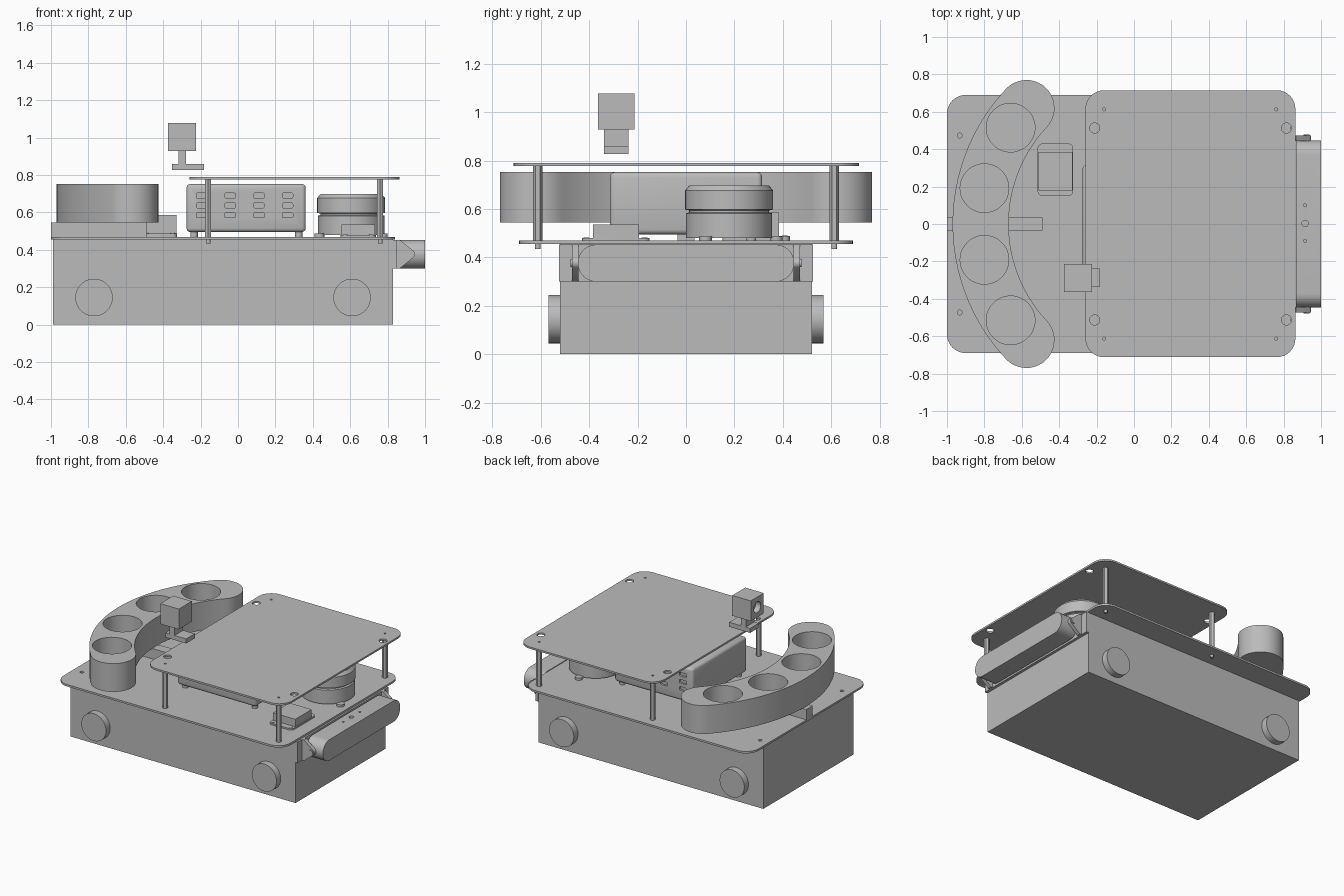
import bpy, bmesh, math
from mathutils import Matrix, Vector

old = bpy.data.objects.get("Cube")
if old:
    bpy.data.objects.remove(old, do_unlink=True)

GREY = (0.5, 0.5, 0.5, 1)
mat = bpy.data.materials.new("plain grey")
mat.use_nodes = True
mat.diffuse_color = GREY
mat.node_tree.nodes["Principled BSDF"].inputs["Base Color"].default_value = GREY

# Maps (u, v, w) of a profile extrusion to world space per extrusion axis
AXES = {"z": lambda u, v, w: (u, v, w),
        "y": lambda u, v, w: (u, w, v),
        "x": lambda u, v, w: (w, u, v)}


def prism(name, outline, lo, hi, axis="z", bevel=0.0):
    """Extrude a closed 2D outline between lo and hi along an axis."""
    bm = bmesh.new()
    place = AXES[axis]
    face = bm.faces.new([bm.verts.new(place(u, v, lo)) for u, v in outline])
    ext = bmesh.ops.extrude_face_region(bm, geom=[face])["geom"]
    shift = Vector(place(0, 0, hi - lo))
    bmesh.ops.translate(bm, vec=shift, verts=[g for g in ext if isinstance(g, bmesh.types.BMVert)])
    if bevel:
        bmesh.ops.bevel(bm, geom=bm.edges[:], offset=bevel, segments=3, profile=0.5, affect="EDGES")
    bmesh.ops.recalc_face_normals(bm, faces=bm.faces)
    mesh = bpy.data.meshes.new(name)
    bm.to_mesh(mesh)
    bm.free()
    ob = bpy.data.objects.new(name, mesh)
    ob.data.materials.append(mat)
    bpy.context.collection.objects.link(ob)
    return ob


def arc(cx, cy, r, start, end, n):
    steps = [math.radians(start + (end - start) * i / n) for i in range(n + 1)]
    return [(cx + r * math.cos(a), cy + r * math.sin(a)) for a in steps]


def circle(cx, cy, r, n=40):
    return arc(cx, cy, r, 0, 360, n)[:-1]


def rect(x0, x1, y0, y1, r=0.0):
    if not r:
        return [(x0, y0), (x1, y0), (x1, y1), (x0, y1)]
    return (arc(x1 - r, y1 - r, r, 0, 90, 8) + arc(x0 + r, y1 - r, r, 90, 180, 8)
            + arc(x0 + r, y0 + r, r, 180, 270, 8) + arc(x1 - r, y0 + r, r, 270, 360, 8))


def box(name, x0, x1, y0, y1, z0, z1, bevel=0.0):
    return prism(name, rect(x0, x1, y0, y1), z0, z1, "z", bevel)


def cut(ob, cutters):
    """Subtract the cutters from an object and discard them."""
    for c in cutters:
        c.hide_render = True
        m = ob.modifiers.new("cut", "BOOLEAN")
        m.operation, m.solver, m.object = "DIFFERENCE", "EXACT", c
    deps = bpy.context.evaluated_depsgraph_get()
    mesh = bpy.data.meshes.new_from_object(ob.evaluated_get(deps))
    ob.modifiers.clear()
    ob.data = mesh
    for c in cutters:
        bpy.data.objects.remove(c, do_unlink=True)


def lathe(name, cx, cy, profile, n=48):
    """Spin an (r, z) profile around a vertical axis."""
    bm = bmesh.new()
    vs = [bm.verts.new((r, 0, z)) for r, z in profile]
    es = [bm.edges.new(p) for p in zip(vs, vs[1:])]
    bmesh.ops.spin(bm, geom=vs + es, cent=(0, 0, 0), axis=(0, 0, 1),
                   angle=math.tau, steps=n, use_duplicate=False)
    bmesh.ops.remove_doubles(bm, verts=bm.verts, dist=0.0005)
    bmesh.ops.recalc_face_normals(bm, faces=bm.faces)
    bmesh.ops.transform(bm, matrix=Matrix.Translation((cx, cy, 0)), verts=bm.verts)
    mesh = bpy.data.meshes.new(name)
    bm.to_mesh(mesh)
    bm.free()
    ob = bpy.data.objects.new(name, mesh)
    ob.data.materials.append(mat)
    bpy.context.collection.objects.link(ob)
    return ob


# Chassis and side wheels
box("chassis", -0.99, 0.83, -0.52, 0.52, 0, 0.455)
for s, side in ((-1, "right"), (1, "left")):
    for x in (-0.77, 0.61):
        prism("wheel_" + side, circle(x, 0.145, 0.1), s * 0.515, s * 0.568, "y")

# Deck plates with drilled holes
POSTS = [(x, y) for x in (-0.16, 0.76) for y in (-0.613, 0.613)]
lower = prism("lower_plate", rect(-1, 0.84, -0.69, 0.69, 0.1), 0.455, 0.469)
cut(lower, [prism("hole", circle(-0.932, y, 0.013, 16), 0.4, 0.5) for y in (-0.473, 0.473)])
upper = prism("upper_plate", rect(-0.26, 0.863, -0.712, 0.715, 0.1), 0.777, 0.79)
holes = [(x, y, 0.027) for x in (-0.21, 0.815) for y in (-0.513, 0.513)]
holes += [(x, y, 0.008) for x, y in POSTS]
cut(upper, [prism("hole", circle(x, y, r, 24), 0.7, 0.9) for x, y, r in holes])

# Hexagonal standoffs with screw ends below the lower plate
for x, y in POSTS:
    prism("standoff", [(x + v, y + u) for u, v in circle(0, 0, 0.019, 6)], 0.469, 0.777)
    prism("standoff_screw", circle(x, y, 0.012, 16), 0.435, 0.456)

# Curved cup tray on its support arm
CX, R, W, SPAN = 0.087, 0.907, 0.15, 43.1
ends = [(CX - R * math.cos(math.radians(SPAN)), s * R * math.sin(math.radians(SPAN))) for s in (1, -1)]
outline = arc(CX, 0, R + W, 180 - SPAN, 180 + SPAN, 40)
outline += arc(*ends[1], W, 180 + SPAN, 360 + SPAN, 20)[1:]
outline += arc(CX, 0, R - W, 180 + SPAN, 180 - SPAN, 40)[1:]
outline += arc(*ends[0], W, -SPAN, 180 - SPAN, 20)[1:-1]
tray = prism("cup_tray", outline, 0.545, 0.752)
cups = []
for deg in (-34.6, -12.2, 12.2, 34.6):
    a = math.radians(180 + deg)
    cups.append(prism("cup", circle(CX + R * math.cos(a), R * math.sin(a), 0.13, 48), 0.565, 0.9))
cut(tray, cups)
box("tray_arm", -1, -0.49, -0.036, 0.036, 0.469, 0.545)

# Electronics case with rows of vents on both ends, standing on feet
case = box("electronics_case", -0.275, 0.362, -0.315, 0.315, 0.495, 0.752, 0.02)
vents = []
for x in (-0.195, -0.042, 0.112, 0.265):
    for z in (0.585, 0.637, 0.69):
        for s in (-1, 1):
            vents.append(prism("vent", rect(x - 0.028, x + 0.028, z - 0.013, z + 0.013, 0.006),
                               s * 0.3, s * 0.33, "y"))
cut(case, vents)
for x in (-0.235, 0.325):
    for y in (-0.27, 0.27):
        prism("case_foot", circle(x, y, 0.02, 16), 0.469, 0.5)

# Round scanner with three mounting tabs
SX, SY = 0.605, 0.178
lathe("scanner", SX, SY, [(0, 0.48), (0.178, 0.48), (0.178, 0.582), (0.165, 0.586), (0.165, 0.594),
                          (0.182, 0.598), (0.182, 0.676), (0.164, 0.698), (0, 0.698)])
for deg in (-30, 90, 210):
    a = math.radians(deg)
    prism("scanner_tab", circle(SX + 0.195 * math.cos(a), SY + 0.195 * math.sin(a), 0.026, 20), 0.469, 0.486)


def sensor(name, x, y, flange_top, top, y0, y1):
    """Rounded flange with a block on it and three screw heads."""
    prism(name + "_flange", rect(x - 0.095, x + 0.095, y - 0.14, y + 0.14, 0.025), 0.469, flange_top)
    box(name + "_body", x - 0.09, x + 0.09, y0, y1, flange_top, top)
    for dx, dy in ((0, 0.118), (-0.07, -0.122), (0.07, -0.122)):
        prism(name + "_screw", circle(x + dx, y + dy, 0.012, 12), flange_top, flange_top + 0.003)


# Two small sensor modules
sensor("rear_sensor", -0.42, 0.29, 0.488, 0.585, 0.18, 0.385)
sensor("front_sensor", 0.643, -0.29, 0.48, 0.535, -0.385, -0.195)

# Camera with a lens recess facing the tray
cam = box("camera_body", -0.375, -0.225, -0.363, -0.213, 0.928, 1.077)
cut(cam, [prism("lens", circle(-0.288, 1.003, 0.04, 32), -0.4, -0.335, "x")])
box("camera_stem", -0.317, -0.277, -0.338, -0.238, 0.86, 0.928)
box("camera_base", -0.352, -0.183, -0.338, -0.238, 0.827, 0.86)

# Front bumper bar with pinholes, its back plate and triangular brackets
bar = prism("bumper_bar", rect(-0.447, 0.447, 0.3, 0.453, 0.0755), 0.865, 1.0, "x")
cut(bar, [prism("pinhole", circle(0.915, y, r, 16), 0.435, 0.5)
          for y, r in ((-0.09, 0.008), (0.003, 0.017), (0.1, 0.008))])
box("bumper_back_plate", 0.83, 0.85, -0.525, 0.525, 0.3, 0.453)
for s in (-1, 1):
    ear = [(0.848, 0.3), (0.865, 0.3)] + arc(0.922, 0.377, 0.024, -50, 50, 8) + [(0.865, 0.453), (0.848, 0.453)]
    prism("bumper_bracket", ear, s * 0.445, s * 0.472, "y")
    prism("bumper_pivot", circle(0.922, 0.377, 0.017, 20), s * 0.47, s * 0.478, "y")

# Smooth curved walls, keep edges sharp
bpy.ops.object.select_all(action="DESELECT")
for ob in bpy.context.collection.objects:
    if ob.type == "MESH" and ob.data.materials and ob.data.materials[0] == mat:
        ob.select_set(True)
        bpy.context.view_layer.objects.active = ob
bpy.ops.object.shade_smooth_by_angle(angle=math.radians(30))
